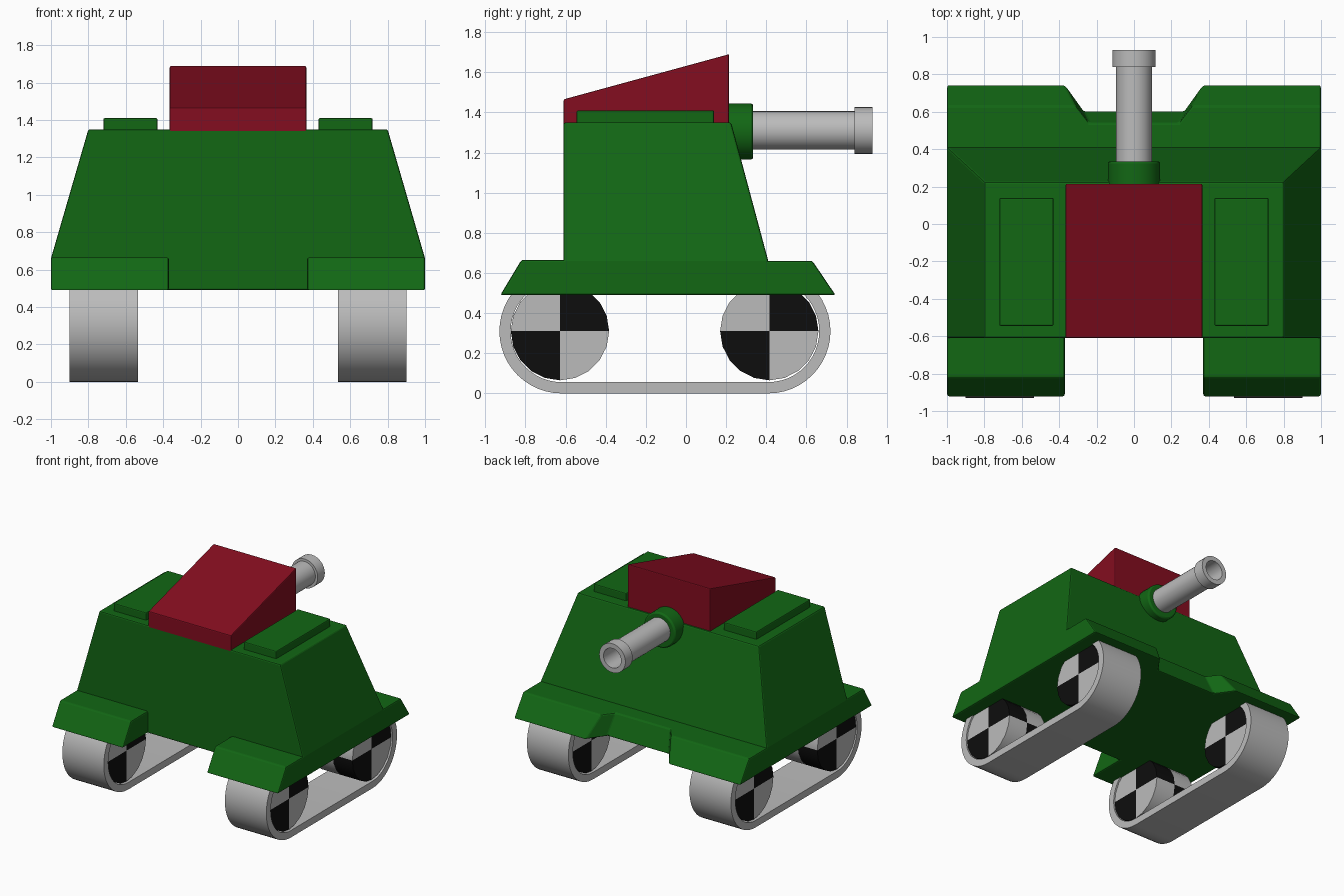
import bpy, bmesh
from math import sin, cos, pi, radians

cube = bpy.data.objects.get("Cube")
if cube:
    bpy.data.objects.remove(cube, do_unlink=True)


def material(name, rgb):
    m = bpy.data.materials.new(name)
    m.use_nodes = True
    m.diffuse_color = (*rgb, 1)
    m.node_tree.nodes["Principled BSDF"].inputs["Base Color"].default_value = (*rgb, 1)
    return m


GREEN = material("armour green", (0.006, 0.135, 0.007))
RED = material("turret red", (0.23, 0.004, 0.014))
GREY = material("light grey", (0.5, 0.5, 0.5))
BLACK = material("wheel black", (0.004, 0.004, 0.004))


def skin(name, rings, mats, closed=False, bevel=0.0, smooth=False, rule=None):
    """Join matching point rings into a solid; closed loops the last ring to the first."""
    bm = bmesh.new()
    loops = [[bm.verts.new(p) for p in ring] for ring in rings]
    n = len(loops[0])
    pairs = list(zip(loops, loops[1:])) + ([(loops[-1], loops[0])] if closed else [])
    for a, b in pairs:
        for i in range(n):
            j = (i + 1) % n
            bm.faces.new((a[i], a[j], b[j], b[i]))
    if not closed:
        bm.faces.new(loops[0])
        bm.faces.new(loops[-1])
    bmesh.ops.remove_doubles(bm, verts=bm.verts, dist=1e-5)
    bmesh.ops.recalc_face_normals(bm, faces=bm.faces)
    if rule:
        for f in bm.faces:
            f.material_index = rule(f.calc_center_median())
    mesh = bpy.data.meshes.new(name)
    bm.to_mesh(mesh)
    bm.free()
    for m in mats:
        mesh.materials.append(m)
    ob = bpy.data.objects.new(name, mesh)
    bpy.context.collection.objects.link(ob)
    if bevel:
        mod = ob.modifiers.new("soft edges", "BEVEL")
        mod.width, mod.segments = bevel, 2
    if smooth:
        bpy.ops.object.select_all(action="DESELECT")
        ob.select_set(True)
        bpy.context.view_layer.objects.active = ob
        bpy.ops.object.shade_smooth_by_angle(angle=radians(30))
    return ob


def rect(x0, x1, y0, y1, z):
    return [(x0, y0, z), (x1, y0, z), (x1, y1, z), (x0, y1, z)]


def circle(r, sides):
    return [(r * cos(2 * pi * i / sides), r * sin(2 * pi * i / sides)) for i in range(sides)]


def turned_y(name, profile, z, mat, bevel=0.0):
    rings = [[(a, y, z + b) for a, b in circle(r, 32)] for r, y in profile]
    return skin(name, rings, [mat], bevel=bevel, smooth=True)


# Hull
LOW, SHELF, DECK, BACK = 0.49, 0.66, 1.35, -0.61
skin("hull", [rect(-1, 1, BACK, 0.41, LOW), rect(-1, 1, BACK, 0.41, SHELF),
              rect(-0.8, 0.8, BACK, 0.225, DECK)], [GREEN], bevel=0.01)


# Notched fender on the gun side
def notch(edge, corner, inner, mid, z):
    half = [(1, 0.3), (1, edge), (corner, edge), (inner, mid)]
    return [(x, y, z) for x, y in half] + [(-x, y, z) for x, y in reversed(half)]


skin("gun_side_fender", [notch(0.745, 0.37, 0.27, 0.605, LOW),
                         notch(0.63, 0.31, 0.24, 0.54, SHELF)], [GREEN], bevel=0.01)

# Turret wedge
skin("turret", [[(x, BACK, 1.33), (x, 0.215, 1.33), (x, 0.215, 1.69), (x, BACK, 1.465)]
                for x in (-0.365, 0.365)], [RED], bevel=0.007)

# Gun
turned_y("gun_collar", [(0.14, 0.1), (0.14, 0.335)], 1.305, GREEN, bevel=0.012)
turned_y("gun_barrel", [(0.096, 0.3), (0.096, 0.84), (0.116, 0.84), (0.116, 0.93),
                        (0.078, 0.93), (0.078, 0.5)], 1.31, GREY)

# Parts on both sides
WHEEL_Z, TRACK_R, MID_X, HALF = 0.31, 0.31, 0.718, 0.183
AXLES = {"rear": -0.62, "gun_end": 0.41}


def track_ring(x, r, steps=24):
    pts = []
    for y, start in ((AXLES["gun_end"], -pi / 2), (AXLES["rear"], pi / 2)):
        for i in range(steps + 1):
            a = start + pi * i / steps
            pts.append((x, y + r * cos(a), WHEEL_Z + r * sin(a)))
    return pts


for side, s in (("left", 1), ("right", -1)):
    cx = s * MID_X
    # Corner fender
    x0, x1 = sorted((s * 0.37, s))
    skin(side + "_fender", [rect(x0, x1, -0.925, -0.5, LOW),
                            rect(x0, x1, -0.82, -0.5, SHELF + 0.005)], [GREEN], bevel=0.01)
    # Deck hatch
    x0, x1 = sorted((s * 0.43, s * 0.72))
    skin(side + "_hatch", [rect(x0, x1, -0.545, 0.14, DECK - 0.02),
                           rect(x0, x1, -0.545, 0.14, 1.41)], [GREEN], bevel=0.008)
    # Track belt
    inner = TRACK_R - 0.056
    skin(side + "_track", [track_ring(cx - HALF, TRACK_R), track_ring(cx + HALF, TRACK_R),
                           track_ring(cx + HALF, inner), track_ring(cx - HALF, inner)],
         [GREY], closed=True, smooth=True)
    # Chequered wheels
    for end, axle in AXLES.items():
        cy = axle - 0.008 if end == "rear" else axle + 0.005
        w = HALF - 0.01
        rings = [[(cx + dx, cy + a, WHEEL_Z + b) for a, b in circle(r, 20)]
                 for r, dx in ((0, -w), (0.245, -w), (0.245, 0), (0.245, w), (0, w))]
        skin(f"{side}_{end}_wheel", rings[:], [GREY, BLACK], closed=True, smooth=True,
             rule=lambda c: int((c.x - cx) * (c.y - cy) * (c.z - WHEEL_Z) > 0))
